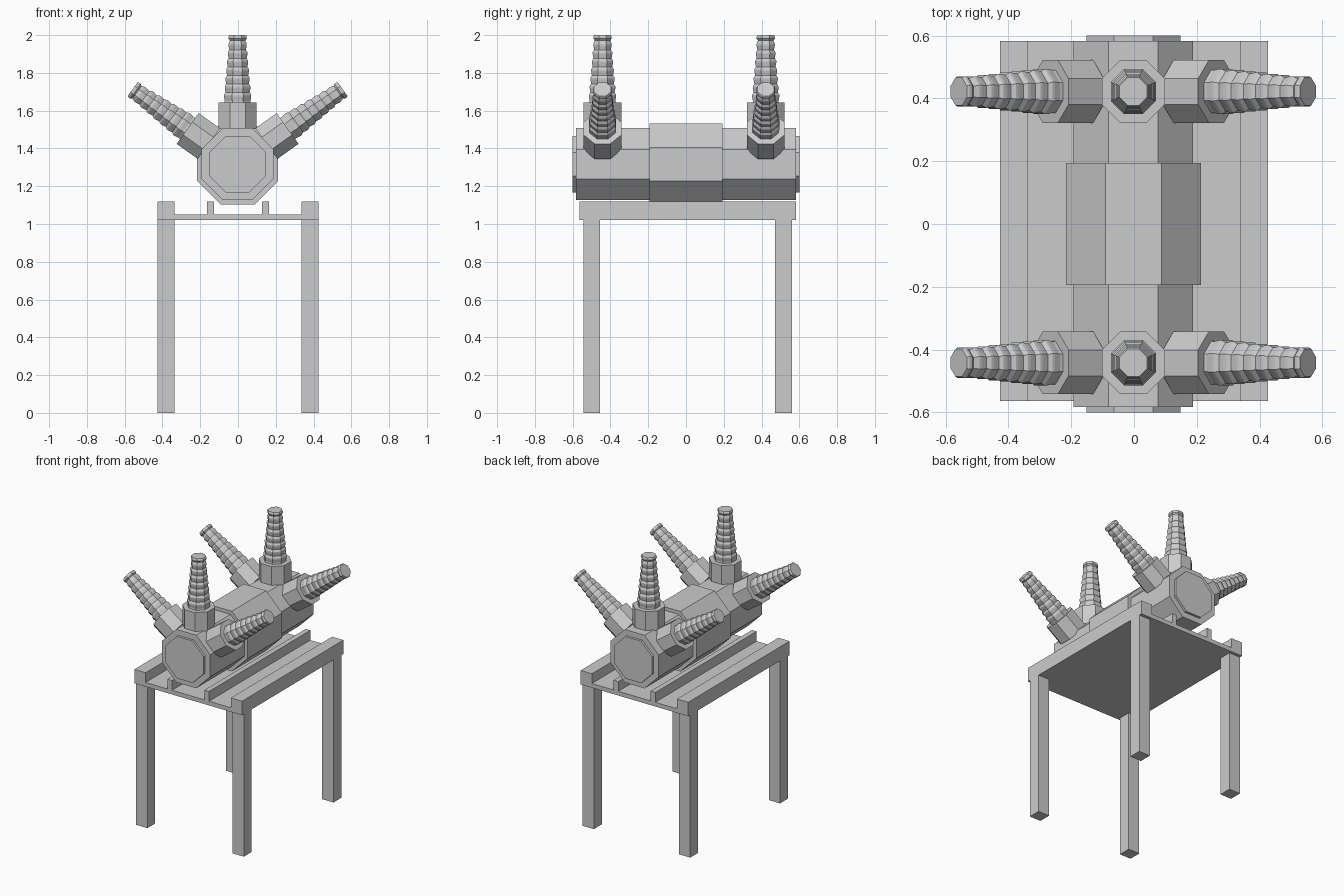
import bpy
from math import pi, sin, cos, radians
from mathutils import Matrix, Vector

if "Cube" in bpy.data.objects:
    bpy.data.objects.remove(bpy.data.objects["Cube"])

AXIS_Z = 1.317   # height of the barrel axis


def mesh_object(name, verts, faces):
    me = bpy.data.meshes.new(name)
    me.from_pydata(verts, [], faces)
    ob = bpy.data.objects.new(name, me)
    bpy.context.collection.objects.link(ob)
    return ob


def box(name, x0, x1, y0, y1, z0, z1):
    v = [(x, y, z) for z in (z0, z1) for y in (y0, y1) for x in (x0, x1)]
    f = [(0, 2, 3, 1), (4, 5, 7, 6), (0, 1, 5, 4), (1, 3, 7, 5), (3, 2, 6, 7), (2, 0, 4, 6)]
    return mesh_object(name, v, f)


def octagon_lathe(name, profile, matrix):
    """Eight-sided solid from (flat radius, height) pairs along local z."""
    n = 8
    verts = [matrix @ Vector((r / cos(pi / n) * cos((k + .5) * 2 * pi / n),
                              r / cos(pi / n) * sin((k + .5) * 2 * pi / n), h))
             for r, h in profile for k in range(n)]
    faces = [tuple(reversed(range(n))), tuple(range(len(verts) - n, len(verts)))]
    for i in range(len(profile) - 1):
        for k in range(n):
            a, b = i * n + k, i * n + (k + 1) % n
            faces.append((a, b, b + n, a + n))
    return mesh_object(name, verts, faces)


# table: slab, rails and legs
box("table_slab", -.425, .425, -.563, .583, 1.02, 1.05)
for side, s in (("left", -1), ("right", 1)):
    outer = sorted((s * .337, s * .426))
    inner = sorted((s * .128, s * .165))
    box(side + "_outer_rail", *outer, -.563, .583, 1.02, 1.12)
    box(side + "_inner_rail", *inner, -.563, .583, 1.05, 1.12)
    box(side + "_front_leg", *outer, -.543, -.455, 0, 1.02)
    box(side + "_back_leg", *outer, .471, .561, 0, 1.02)

# barrel: end caps, body and thicker middle sleeve in one stepped profile
barrel = [(.15, -.6), (.15, -.583), (.19, -.583), (.19, -.194), (.215, -.194)]
barrel += [(r, -h) for r, h in reversed(barrel)]
octagon_lathe("barrel", barrel, Matrix.Translation((-.002, 0, AXIS_Z)) @ Matrix.Rotation(pi / 2, 4, 'X'))

# ribbed nozzle profile, tapering towards the flared tip
nozzle = [(.071, .30)]
ribs, start, end = 7, .335, .650
for i in range(ribs):
    t = i / ribs
    h = start + (end - start) * t
    r = .071 - .028 * t
    nozzle += [(r - .003, h), (r + .001, h + .022), (r + .001, h + .032)]
nozzle += [(.041, .655), (.048, .664), (.048, .675), (.044, .683)]

# six nozzles with octagonal collars, fanned around the barrel at both ends
for end_name, y in (("front", -.442), ("back", .422)):
    for pos, angle in (("left", -54.5), ("top", 0), ("right", 54.5)):
        m = Matrix.Translation((-.002, y, AXIS_Z)) @ Matrix.Rotation(radians(angle), 4, 'Y')
        octagon_lathe(f"{end_name}_{pos}_collar", [(.1, .187), (.1, .325)], m)
        octagon_lathe(f"{end_name}_{pos}_nozzle", nozzle, m)
